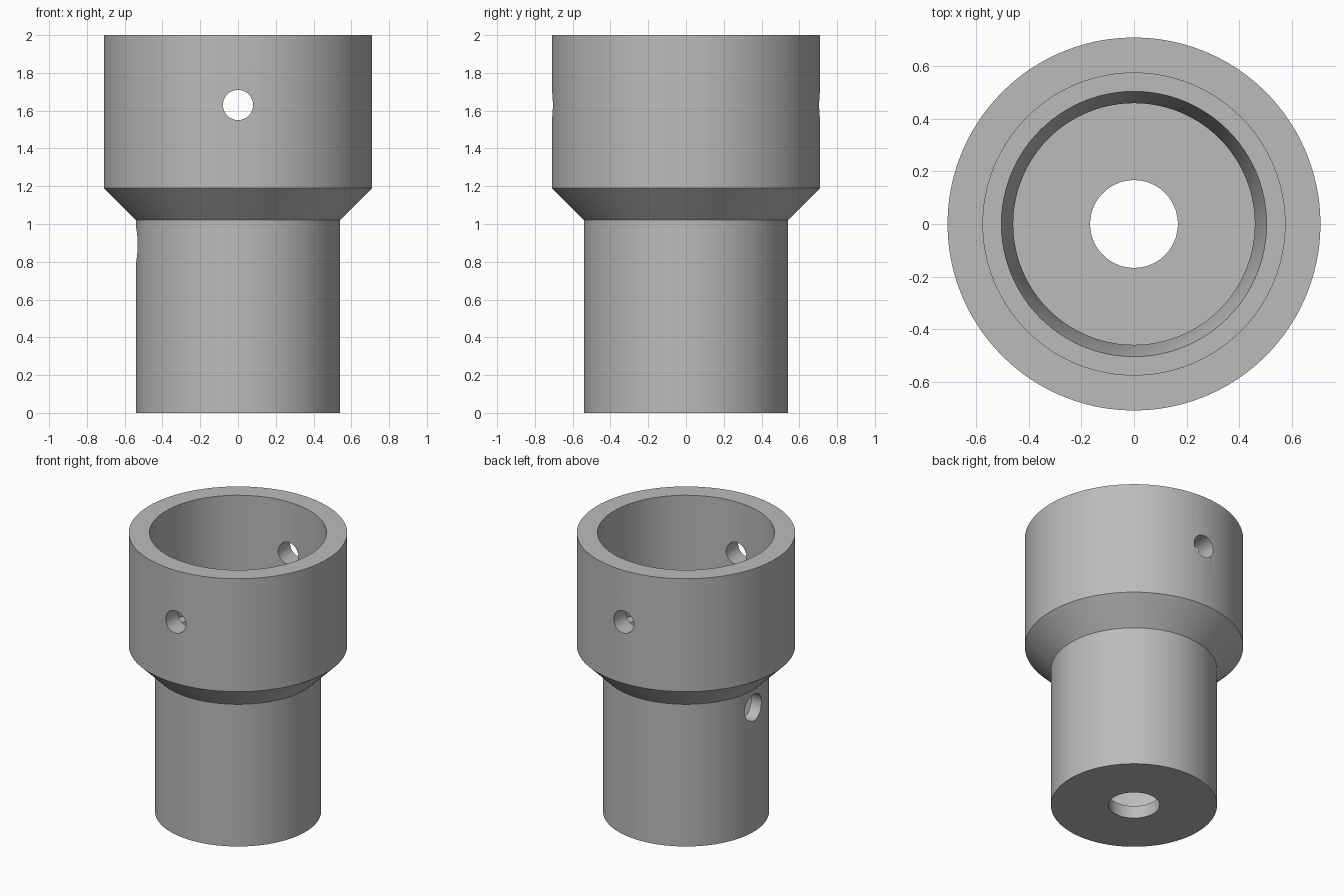
import bpy
import bmesh
from math import radians
from mathutils import Matrix, Vector

cube = bpy.data.objects.get("Cube")
if cube:
    bpy.data.objects.remove(cube, do_unlink=True)

SEGMENTS = 96

# Single grey finish
grey = bpy.data.materials.new("plain grey")
grey.use_nodes = True
colour = (0.5, 0.5, 0.5, 1)
grey.diffuse_color = colour
grey.node_tree.nodes["Principled BSDF"].inputs["Base Color"].default_value = colour


def add_object(name, bm):
    bmesh.ops.recalc_face_normals(bm, faces=bm.faces)
    mesh = bpy.data.meshes.new(name)
    bm.to_mesh(mesh)
    bm.free()
    mesh.materials.append(grey)
    obj = bpy.data.objects.new(name, mesh)
    bpy.context.collection.objects.link(obj)
    return obj


def lathe(name, profile):
    """Spin a closed (radius, height) outline about z."""
    bm = bmesh.new()
    verts = [bm.verts.new((r, 0, z)) for r, z in profile]
    edges = [bm.edges.new((v, verts[i - 1])) for i, v in enumerate(verts)]
    bmesh.ops.spin(bm, geom=verts + edges, cent=(0, 0, 0), axis=(0, 0, 1),
                   angle=radians(360), steps=SEGMENTS, use_merge=True)
    bmesh.ops.remove_doubles(bm, verts=bm.verts, dist=0.0001)
    return add_object(name, bm)


def drill(target, radius, start, end):
    """Cut a round hole between two points."""
    start, end = Vector(start), Vector(end)
    axis = end - start
    bm = bmesh.new()
    bmesh.ops.create_cone(
        bm, cap_ends=True, segments=48, radius1=radius, radius2=radius,
        depth=axis.length,
        matrix=Matrix.Translation((start + end) / 2)
        @ axis.to_track_quat("Z", "Y").to_matrix().to_4x4())
    cutter = add_object("hole_cutter", bm)
    cutter.hide_render = True
    mod = target.modifiers.new("hole", "BOOLEAN")
    mod.operation = "DIFFERENCE"
    mod.solver = "EXACT"
    mod.object = cutter
    bpy.ops.object.select_all(action="DESELECT")
    target.select_set(True)
    bpy.context.view_layer.objects.active = target
    bpy.ops.object.modifier_apply(modifier=mod.name)
    bpy.data.objects.remove(cutter, do_unlink=True)


# Hollow stepped sleeve: narrow tube, flared shoulder, wide socket
sleeve = lathe("stepped_sleeve", [
    (0.167, 0), (0.54, 0), (0.54, 1.02), (0.71, 1.19), (0.71, 2),    # outside
    (0.575, 2), (0.575, 1.19), (0.505, 1.19), (0.46, 1.02),          # socket and ledge
    (0.46, 0.09), (0.167, 0.09),                                     # cavity and floor
])

# Cross pin holes through the socket, front to back
drill(sleeve, 0.08, (0, -1, 1.63), (0, 1, 1.63))
# Single vent hole in one side of the tube
drill(sleeve, 0.095, (-1, 0, 0.89), (-0.2, 0, 0.89))

# Smooth walls with crisp rims
bpy.ops.object.shade_smooth_by_angle(angle=radians(30))
